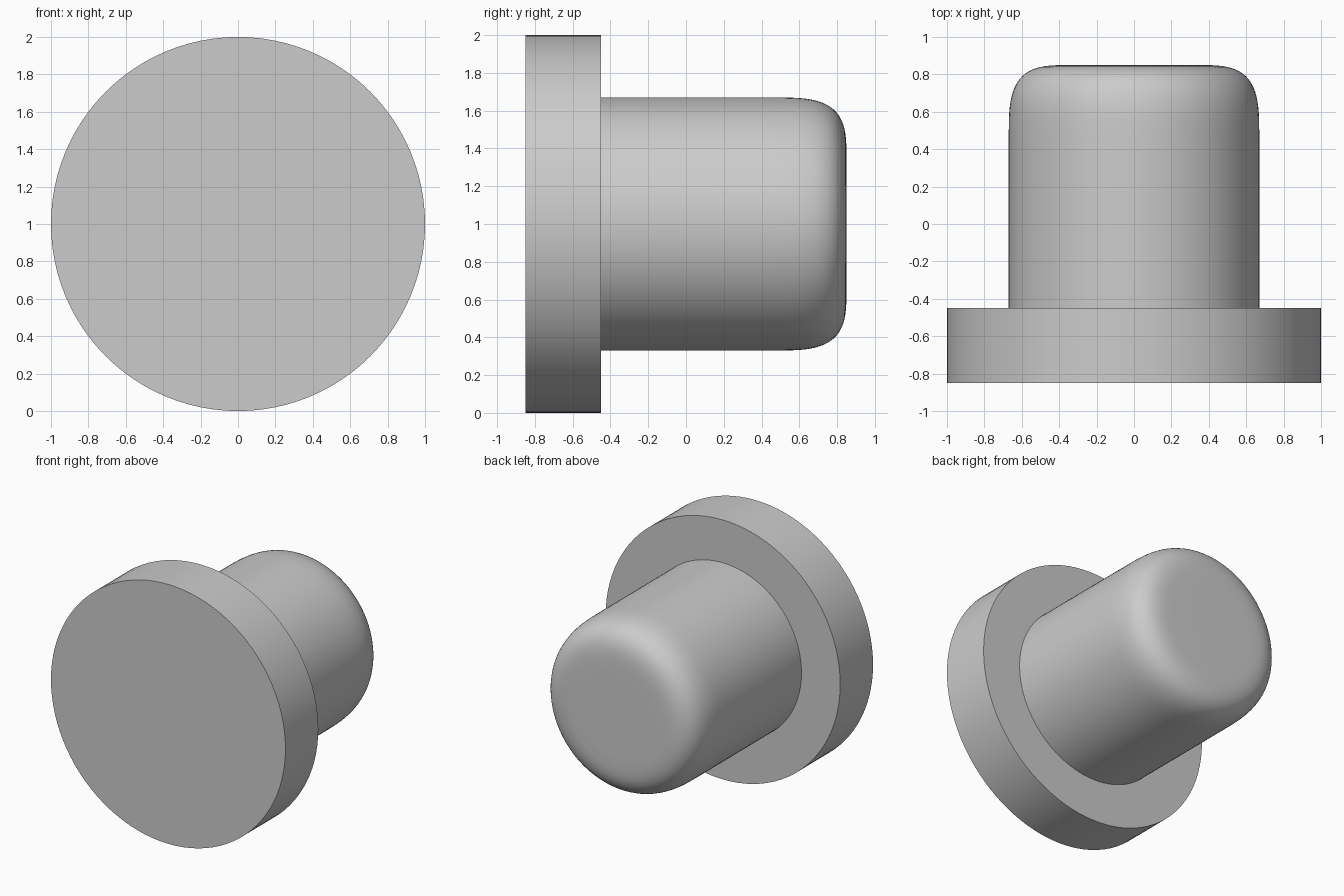
import bpy
import math
from mathutils import Matrix

if "Cube" in bpy.data.objects:
    bpy.data.objects.remove(bpy.data.objects["Cube"], do_unlink=True)

SEGMENTS = 96
AXIS_HEIGHT = 1.0

grey = bpy.data.materials.new("light_grey")
grey.use_nodes = True
colour = (0.6, 0.6, 0.6, 1)
grey.diffuse_color = colour
grey.node_tree.nodes["Principled BSDF"].inputs["Base Color"].default_value = colour


def lathe(name, profile):
    """Revolve (radius, y) points about the horizontal y axis and cap both ends."""
    verts, faces = [], []
    for radius, y in profile:
        for i in range(SEGMENTS):
            a = math.tau * i / SEGMENTS
            verts.append((radius * math.cos(a), y, radius * math.sin(a)))
    for ring in range(len(profile) - 1):
        start = ring * SEGMENTS
        for i in range(SEGMENTS):
            j = (i + 1) % SEGMENTS
            faces.append((start + i, start + SEGMENTS + i,
                          start + SEGMENTS + j, start + j))
    faces.append(tuple(range(SEGMENTS)))
    faces.append(tuple(reversed(range(len(verts) - SEGMENTS, len(verts)))))
    mesh = bpy.data.meshes.new(name)
    mesh.from_pydata(verts, [], faces)
    mesh.transform(Matrix.Translation((0, 0, AXIS_HEIGHT)))
    mesh.materials.append(grey)
    obj = bpy.data.objects.new(name, mesh)
    bpy.context.collection.objects.link(obj)
    bpy.ops.object.select_all(action="DESELECT")
    obj.select_set(True)
    bpy.context.view_layer.objects.active = obj
    bpy.ops.object.shade_smooth_by_angle(angle=math.radians(35))
    return obj


# Wide front disc
lathe("front_flange", [(1.0, -0.85), (1.0, -0.45)])

# Rear plug with a squarish rounded end
flat_radius, plug_radius = 0.33, 0.67
round_start, plug_end = 0.45, 0.85
STEPS, POWER = 20, 2 / 3.5
profile = [(plug_radius, -0.45)]
for k in range(STEPS + 1):
    t = math.pi / 2 * k / STEPS
    across = max(math.cos(t), 0) ** POWER
    along = math.sin(t) ** POWER
    profile.append((flat_radius + (plug_radius - flat_radius) * across,
                    round_start + (plug_end - round_start) * along))
lathe("rear_plug", profile)
